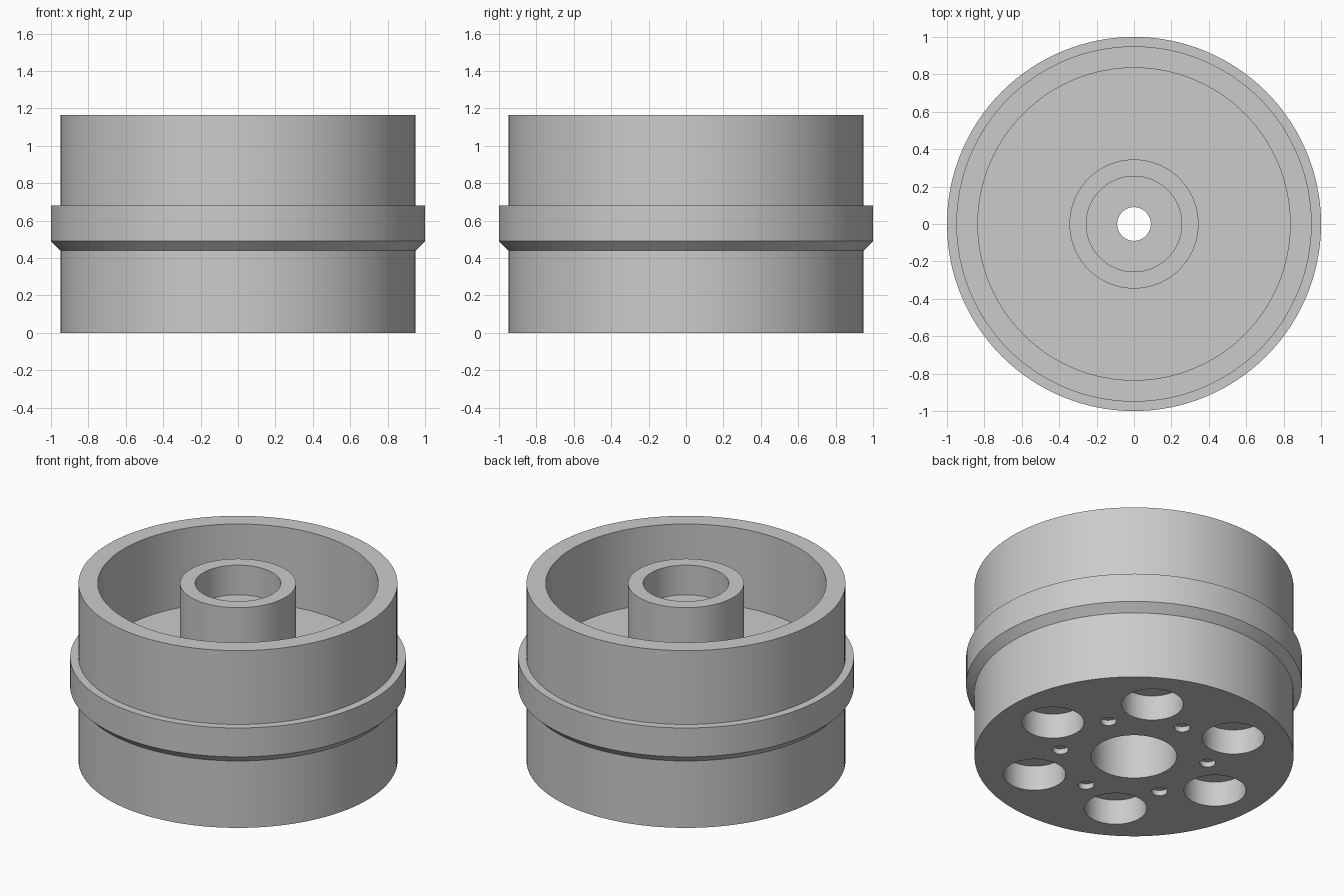
import bpy
import bmesh
from math import cos, sin, radians, tau
from mathutils import Vector

cube = bpy.data.objects.get("Cube")
if cube:
    bpy.data.objects.remove(cube, do_unlink=True)

SEGMENTS = 128
HEIGHT = 1.165

grey = bpy.data.materials.new("light grey")
grey.use_nodes = True
grey.diffuse_color = (0.6, 0.6, 0.6, 1)
grey.node_tree.nodes["Principled BSDF"].inputs["Base Color"].default_value = (0.6, 0.6, 0.6, 1)


def add_object(name, bm):
    bmesh.ops.recalc_face_normals(bm, faces=bm.faces)
    mesh = bpy.data.meshes.new(name)
    bm.to_mesh(mesh)
    bm.free()
    mesh.materials.append(grey)
    obj = bpy.data.objects.new(name, mesh)
    bpy.context.collection.objects.link(obj)
    return obj


def lathe(name, profile):
    """Revolve a closed (radius, z) outline around the z axis."""
    bm = bmesh.new()
    verts = [bm.verts.new((r, 0, z)) for r, z in profile]
    edges = [bm.edges.new((a, b)) for a, b in zip(verts, verts[1:] + verts[:1])]
    bmesh.ops.spin(bm, geom=verts + edges, cent=(0, 0, 0), axis=(0, 0, 1),
                   angle=tau, steps=SEGMENTS, use_merge=True)
    bmesh.ops.remove_doubles(bm, verts=bm.verts, dist=0.0001)
    return add_object(name, bm)


def ring_of_cylinders(name, radius, depth, orbit, start):
    """Six upright cylinders around the axis, reaching depth above the base."""
    bm = bmesh.new()
    below = 0.1
    for i in range(6):
        a = radians(start + 60 * i)
        new = bmesh.ops.create_cone(bm, cap_ends=True, segments=48, radius1=radius,
                                    radius2=radius, depth=depth + below)["verts"]
        offset = Vector((orbit * cos(a), orbit * sin(a), (depth - below) / 2))
        bmesh.ops.translate(bm, verts=new, vec=offset)
    cutter = add_object(name, bm)
    cutter.hide_render = True
    return cutter


# Drum with flange, top recess, central hub, bearing seat, shaft hole and lower bore
drum = lathe("drum", [
    (0.255, 0), (0.95, 0),
    (0.95, 0.44), (1.0, 0.49), (1.0, 0.68), (0.95, 0.68),   # chamfered flange
    (0.95, HEIGHT), (0.835, HEIGHT), (0.835, 0.65),         # rim and recess
    (0.345, 0.65), (0.345, HEIGHT), (0.255, HEIGHT),        # hub
    (0.255, 0.97), (0.09, 0.97), (0.09, 0.88), (0.255, 0.88),
])

# Blind holes in the underside: large pockets and small dimples between them
cutters = [
    ring_of_cylinders("pocket_cutter", 0.185, 0.165, 0.63, 0),
    ring_of_cylinders("dimple_cutter", 0.047, 0.035, 0.445, 30),
]

bpy.ops.object.select_all(action="DESELECT")
bpy.context.view_layer.objects.active = drum
drum.select_set(True)
for cutter in cutters:
    cut = drum.modifiers.new(cutter.name, "BOOLEAN")
    cut.operation = "DIFFERENCE"
    cut.solver = "EXACT"
    cut.object = cutter
    bpy.ops.object.modifier_apply(modifier=cut.name)
    bpy.data.objects.remove(cutter, do_unlink=True)

bpy.ops.object.shade_smooth_by_angle(angle=radians(30))
